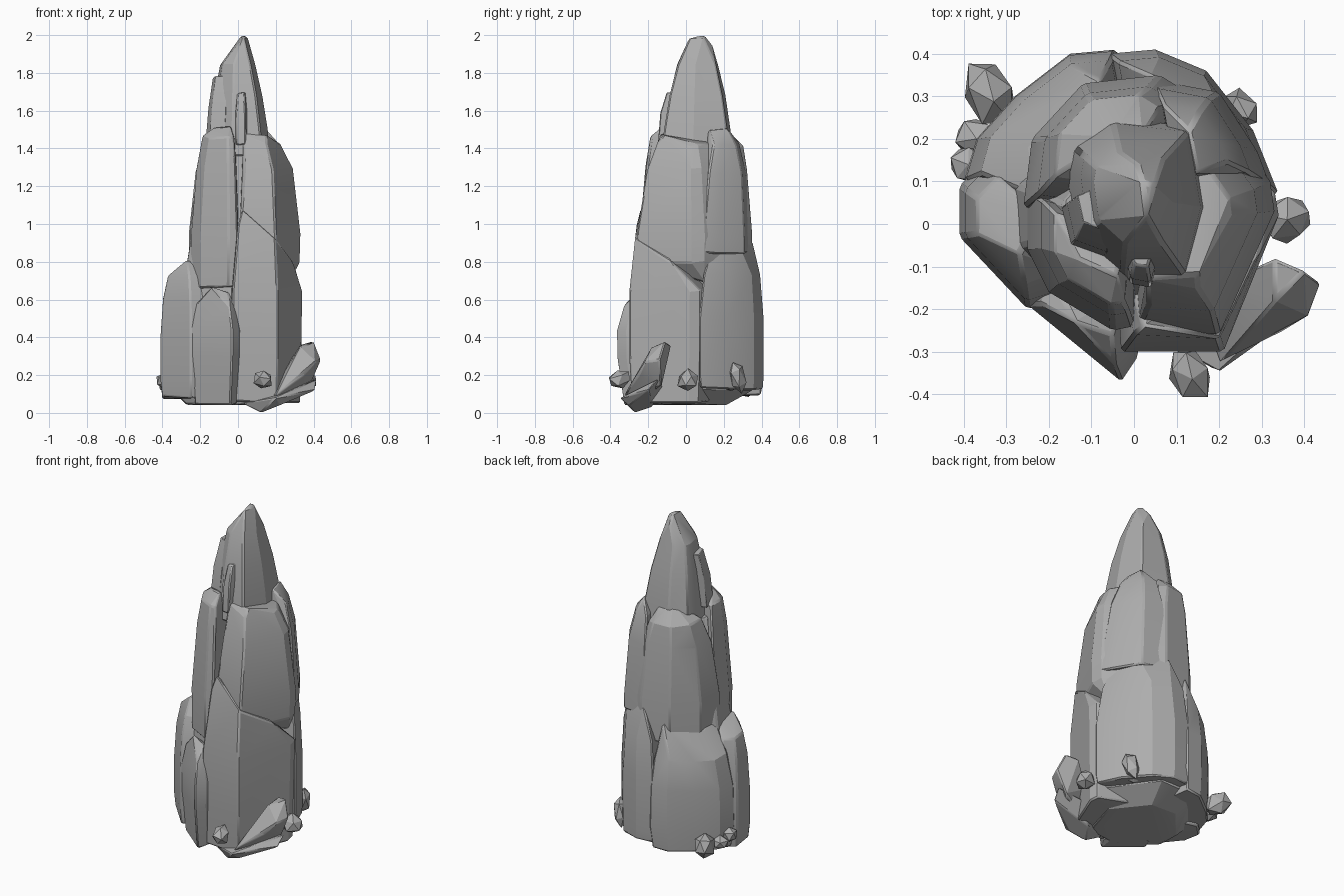
import bpy
import bmesh
import math
import random
from mathutils import Matrix, Vector

random.seed(7)
CM = 0.01  # part sizes below are in hundredths of a unit

cube = bpy.data.objects.get("Cube")
if cube:
    bpy.data.objects.remove(cube, do_unlink=True)

stone = bpy.data.materials.new("grey_stone")
stone.use_nodes = True
GREY = (0.42, 0.42, 0.42, 1)
stone.diffuse_color = GREY
stone.node_tree.nodes["Principled BSDF"].inputs["Base Color"].default_value = GREY
stone.node_tree.nodes["Principled BSDF"].inputs["Roughness"].default_value = 0.9


def hull(name, points, bevel=0.008):
    """Faceted stone wrapped around a set of points, with chipped edges."""
    bm = bmesh.new()
    for point in points:
        bm.verts.new(Vector(point) * CM)
    result = bmesh.ops.convex_hull(bm, input=bm.verts)
    loose = {v for v in result["geom_interior"] + result["geom_unused"]
             if isinstance(v, bmesh.types.BMVert)}
    bmesh.ops.delete(bm, geom=list(loose), context="VERTS")
    bmesh.ops.dissolve_limit(bm, angle_limit=math.radians(3),
                             verts=bm.verts, edges=bm.edges)
    bmesh.ops.recalc_face_normals(bm, faces=bm.faces)
    mesh = bpy.data.meshes.new(name)
    bm.to_mesh(mesh)
    bm.free()
    mesh.materials.append(stone)
    obj = bpy.data.objects.new(name, mesh)
    bpy.context.collection.objects.link(obj)
    if bevel:
        mod = obj.modifiers.new("chipped_edges", "BEVEL")
        mod.width = bevel
        mod.segments = 1
        mod.limit_method = "ANGLE"
        mod.angle_limit = math.radians(35)
    bpy.ops.object.select_all(action="DESELECT")
    obj.select_set(True)
    bpy.context.view_layer.objects.active = obj
    bpy.ops.object.shade_smooth_by_angle(angle=math.radians(18))
    return obj


def rock(name, ring, levels, tips=()):
    """Repeat a plan outline at levels (height, scale, shift x, shift y), then add tips."""
    cx = sum(p[0] for p in ring) / len(ring)
    cy = sum(p[1] for p in ring) / len(ring)
    points = list(tips)
    for z, scale, dx, dy in levels:
        for x, y in ring:
            points.append((cx + (x - cx) * scale + dx,
                           cy + (y - cy) * scale + dy,
                           z + random.uniform(-1, 1)))
    return hull(name, points)


def pebble(name, centre, size, turn, lean=0):
    """Small angular stone made from a stretched, jittered icosphere."""
    bm = bmesh.new()
    bmesh.ops.create_icosphere(bm, subdivisions=1, radius=1)
    spin = Matrix.Rotation(math.radians(turn), 3, "Z") @ Matrix.Rotation(math.radians(lean), 3, "X")
    points = []
    for vert in bm.verts:
        local = Vector(c * s for c, s in zip(vert.co, size)) * random.uniform(0.85, 1.1)
        points.append(spin @ local + Vector(centre))
    bm.free()
    return hull(name, points, bevel=0)


# Inner core and sloping underside
rock("base_core",
     [(-36, -8), (-36, 12), (-15, 36), (10, 37), (30, 8), (20, -27), (-5, -29), (-22, -20)],
     [(5, 0.7, 0, -5), (13, 0.96, 0, 0), (60, 0.8, 0, 0), (140, 0.35, 0, 0)])

# Lower columns
rock("front_column",
     [(-3, -30), (21, -30), (34, 2), (33, 8), (10, 15), (-5, 0)],
     [(6, 0.94, 0, 0), (30, 1, 0, 0), (64, 1, 0, 0)],
     tips=[(0, -26, 100), (20, -27, 92), (29, -8, 80), (2, -24, 108)])
rock("left_column",
     [(-41, -3), (-41, 9), (-34, 16), (-15, 10), (-10, -15), (-25, -20)],
     [(8, 0.93, 0, 0), (18, 1, 0, 0), (40, 1, 0, 0), (60, 0.9, 0, 0), (72, 0.7, 0, 0)],
     tips=[(-27, -7, 81), (-22, 2, 82)])
rock("front_left_column",
     [(-25, -19), (-12, -29), (-3, -37), (1, -31), (0, -15), (-22, -10)],
     [(5, 0.86, 0, 2), (30, 0.98, 0, 0), (44, 1, 0, 0), (57, 0.8, 0, 1)],
     tips=[(-14, -23, 67), (-5, -26, 64)])
rock("back_right_column",
     [(34, 7), (28, 22), (17, 36), (5, 41), (-6, 40), (0, 10)],
     [(13, 0.97, 0, 0), (18, 1, 0, 0), (50, 1, 0, 0), (74, 0.88, 0, 0)],
     tips=[(4, 35, 91), (20, 28, 90), (29, 12, 82)])
rock("back_left_column",
     [(-4, 41), (-15, 40), (-28, 30), (-37, 20), (-40, 10), (-20, 0), (0, 20)],
     [(10, 0.93, 0, 0), (22, 1, 0, 0), (46, 0.98, 0, 0), (64, 0.86, 1, 0)],
     tips=[(-8, 34, 84), (-25, 18, 78), (-22, 6, 84)])

# Middle slabs
rock("front_left_slab",
     [(-25, 8), (-25, -6), (-20, -16), (-5, -25), (0, -24), (1, 0)],
     [(66, 0.96, 0, 0), (92, 1, 0, 0), (130, 0.83, 1, 1), (146, 0.66, 2, 1)],
     tips=[(-4, -12, 152), (-13, -8, 151)])
rock("front_right_slab",
     [(1, -24), (20, -26), (33, 3), (32, 10), (22, 24), (0, 18)],
     [(80, 0.97, 0, 0), (94, 1, 0, 0), (129, 0.8, -1, 0), (142, 0.6, -4, 0)],
     tips=[(3, -13, 148), (15, -12, 147), (27, 10, 69)])
rock("back_slab",
     [(-26, 4), (-24, 20), (-12, 33), (6, 35), (14, 30), (0, 0)],
     [(72, 1, 0, 0), (95, 1, 0, 0), (128, 0.82, 0, 0), (141, 0.62, 0, 1)],
     tips=[(-5, 20, 152), (2, 21, 150)])
rock("back_right_slab",
     [(4, 34), (20, 31), (29, 17), (32, 9), (10, 4)],
     [(84, 1, 0, 0), (92, 1, 0, 0), (127, 0.8, -2, 1), (142, 0.55, -4, 1)],
     tips=[(13, 22, 151), (15, 12, 150)])

# Peak and the splinter on its face
rock("peak",
     [(-15, 12), (-13, -3), (-3, -12), (12, -12), (16, 4), (13, 22), (-5, 24), (-14, 18)],
     [(136, 1.06, 0, 0), (150, 0.98, 0, 0), (168, 0.82, 0, 0), (184, 0.6, 0, 0)],
     tips=[(3, 2, 199), (2, 10, 200), (5, 9, 199), (1, 14, 195)])
rock("peak_splinter",
     [(-1, -14), (4, -15), (7, -4), (-3, -4)],
     [(142, 1, 0, 0), (158, 0.95, 0, 1), (169, 0.7, 0, 3)])
rock("peak_side_flake",
     [(-16, 4), (-14, -5), (-6, -8), (-6, 8)],
     [(146, 1, -1, 0), (162, 0.95, 0, 1), (178, 0.7, 1, 4)])

# Leaning shard at the foot
hull("shard_ledge",
     [(2, -25, 5), (12, -27, 0), (22, -30, 4), (20, -35, 8), (41, -20, 12),
      (42, -15, 18), (26, -12, 14), (10, -20, 8), (18, -18, 3)])
hull("shard_head",
     [(16, -22, 8), (20, -33, 9), (41, -22, 27), (44, -14, 28), (40, -11, 38),
      (33, -8, 36), (24, -12, 22), (35, -25, 20), (38, -13, 14), (33, -18, 35)])

# Loose stones around the foot
pebble("front_pebble", (13, -35, 18), (5, 7, 5), 25, 20)
pebble("left_side_pebble", (36, 1, 17), (7, 6, 6), 20)
pebble("back_pebble_tall", (25, 27, 19), (4, 5, 9), 40, 20)
pebble("back_pebble_small", (20, 24, 15), (5, 5, 4), 10)
pebble("rear_corner_pebble", (-34, 31, 15), (6, 9, 8), 25, 20)
pebble("right_side_pebble", (-39, 14, 17), (5, 5, 5), 15)
pebble("right_side_pebble_low", (-37, 20, 14), (5, 6, 4), 50)
